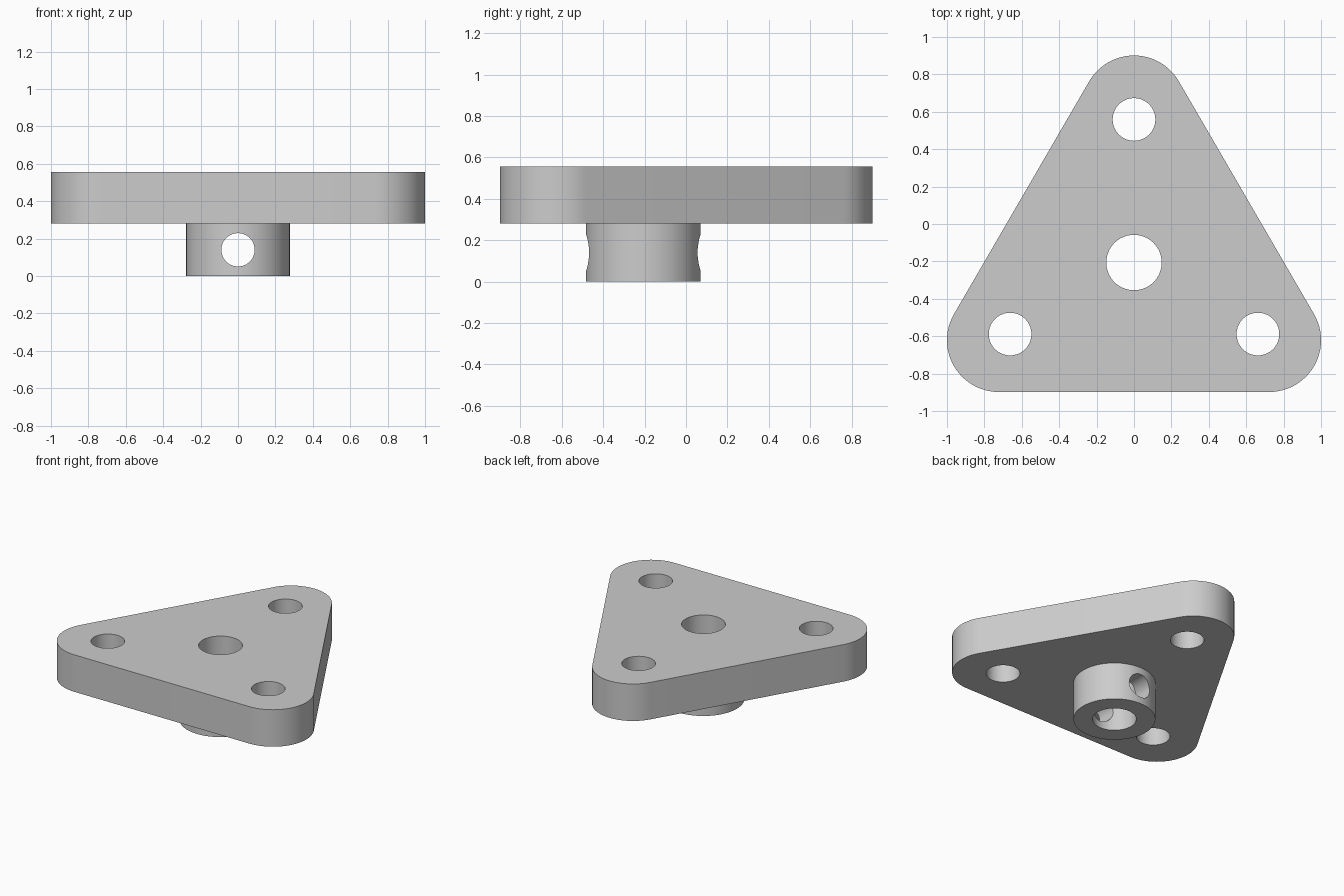
import bpy, bmesh, math
from mathutils import Matrix

if "Cube" in bpy.data.objects:
    bpy.data.objects.remove(bpy.data.objects["Cube"])

R = 0.277              # corner and hub radius
CY = -0.206            # centroid of the triangle
Z0, Z1 = 0.28, 0.556   # plate underside and top
SPOKES = [math.radians(a) for a in (90, 210, 330)]

grey = bpy.data.materials.new("plain_grey")
grey.diffuse_color = (0.604, 0.604, 0.604, 1)
grey.use_nodes = True
grey.node_tree.nodes["Principled BSDF"].inputs["Base Color"].default_value = grey.diffuse_color


def make(name, bm):
    bmesh.ops.recalc_face_normals(bm, faces=bm.faces)
    me = bpy.data.meshes.new(name)
    bm.to_mesh(me)
    bm.free()
    me.materials.append(grey)
    ob = bpy.data.objects.new(name, me)
    bpy.context.collection.objects.link(ob)
    return ob


def cylinder(name, x, y, z, r, depth, along_y=False, seg=64):
    bm = bmesh.new()
    m = Matrix.Translation((x, y, z))
    if along_y:
        m = m @ Matrix.Rotation(math.pi / 2, 4, 'X')
    bmesh.ops.create_cone(bm, cap_ends=True, segments=seg, radius1=r,
                          radius2=r, depth=depth, matrix=m)
    return make(name, bm)


def combine(target, other, operation):
    mod = target.modifiers.new(operation.lower(), 'BOOLEAN')
    mod.operation = operation
    mod.solver = 'EXACT'
    mod.object = other
    bpy.context.view_layer.objects.active = target
    bpy.ops.object.modifier_apply(modifier=mod.name)
    bpy.data.objects.remove(other)


# Triangular plate with rounded corners
bm = bmesh.new()
outline = []
for s in SPOKES:
    cx, cy = 0.835 * math.cos(s), CY + 0.83 * math.sin(s)
    for i in range(25):
        a = s + math.radians(-60 + 5 * i)
        outline.append(bm.verts.new((cx + R * math.cos(a), cy + R * math.sin(a), Z0)))
base = bm.faces.new(outline)
top = bmesh.ops.extrude_face_region(bm, geom=[base])["geom"]
bmesh.ops.translate(bm, vec=(0, 0, Z1 - Z0),
                    verts=[v for v in top if isinstance(v, bmesh.types.BMVert)])
plate = make("mounting_plate", bm)

# Hub below the plate
combine(plate, cylinder("hub", 0, CY, 0.2, R, 0.4), 'UNION')

# Centre bore, corner bolt holes and the cross pin hole
combine(plate, cylinder("bore_cutter", 0, CY, 0.3, 0.148, 1), 'DIFFERENCE')
for s in SPOKES:
    combine(plate, cylinder("bolt_cutter", 0.765 * math.cos(s),
                            CY + 0.765 * math.sin(s), 0.4, 0.114, 1), 'DIFFERENCE')
combine(plate, cylinder("pin_cutter", 0, CY, 0.14, 0.089, 1, True), 'DIFFERENCE')

# Smooth curved walls, crisp rims
bpy.ops.object.select_all(action='DESELECT')
plate.select_set(True)
bpy.context.view_layer.objects.active = plate
bpy.ops.object.shade_smooth_by_angle(angle=math.radians(30))
